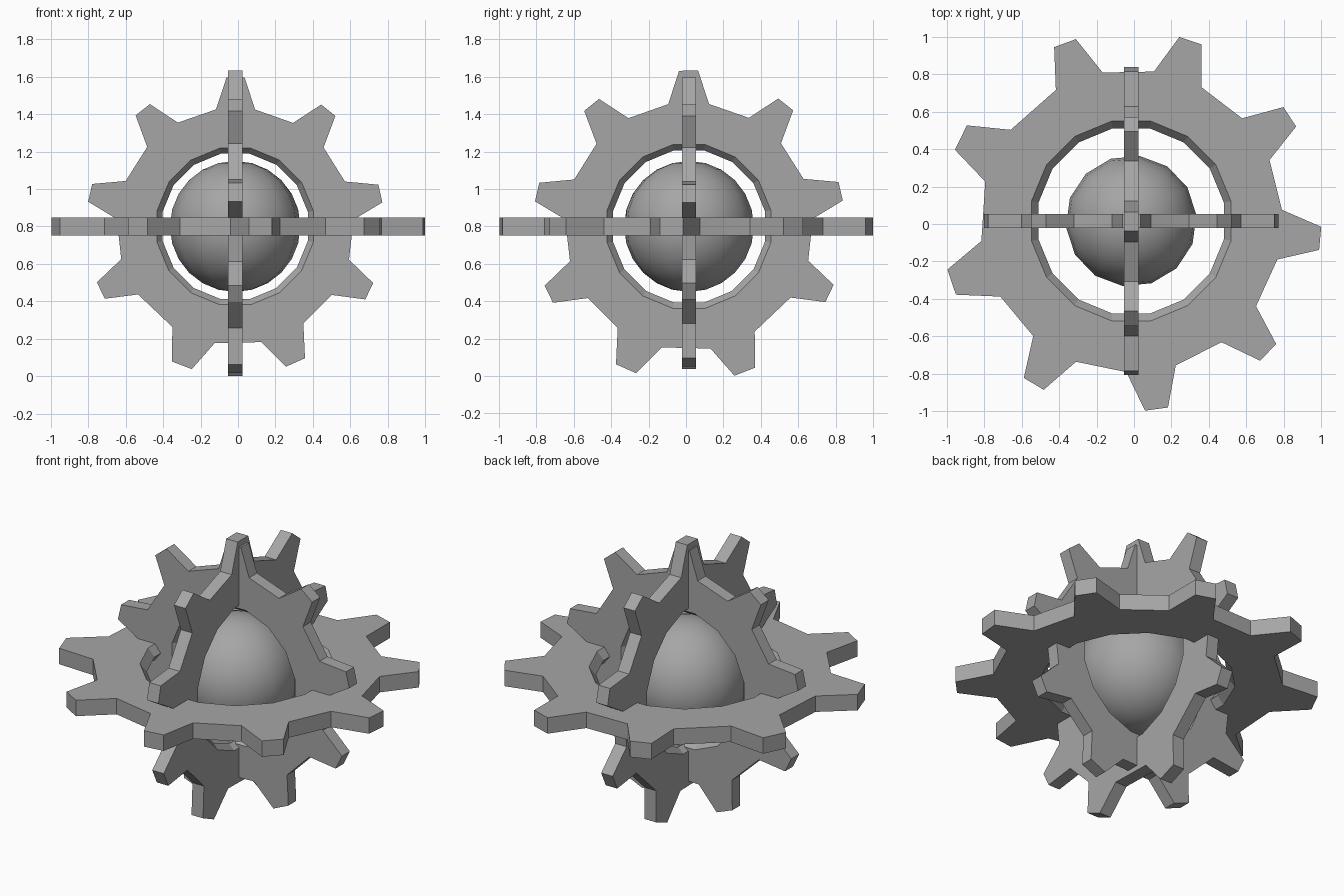
import bpy
import bmesh
from math import radians, cos, sin, pi

cube = bpy.data.objects.get("Cube")
if cube:
    bpy.data.objects.remove(cube)

CENTRE = (-0.015, 0.016, 0.80)
HOLE_SIDES = 16

grey = bpy.data.materials.new("plain_grey")
grey.use_nodes = True
colour = (0.38, 0.38, 0.38, 1)
grey.diffuse_color = colour
grey.node_tree.nodes["Principled BSDF"].inputs["Base Color"].default_value = colour


def polar(radius, degrees):
    return radius * cos(radians(degrees)), radius * sin(radians(degrees))


def gear_outline(radius, start, turn):
    """Nine tapered teeth; the second and third are broader and set wider apart."""
    pitch = 38.55
    teeth = [(0, 9.5, 3.5), (43.5, 11, 4.1), (88.4, 11.2, 4)]
    teeth += [(360 - pitch * i, 9.5, 3.5) for i in range(6, 0, -1)]
    points = []
    for middle, root, tip in teeth:
        for offset, r in ((-root, 0.795), (-tip, 1), (tip, 1), (root, 0.795)):
            points.append(polar(radius * r, start + turn * (middle + offset)))
    return points


def ring(radius):
    return [polar(radius, 360 * (i + 0.5) / HOLE_SIDES) for i in range(HOLE_SIDES)]


def bridge(bm, lower, upper):
    for i in range(len(lower)):
        j = (i + 1) % len(lower)
        bm.faces.new((lower[i], lower[j], upper[j], upper[i]))


def gear(name, radius, thickness, start, turn, rotation):
    bm = bmesh.new()
    outline = gear_outline(radius, start, turn)
    rims = []
    # Flat faces between the toothed outline and the round opening
    for z in (-thickness / 2, thickness / 2):
        outer = [bm.verts.new((x, y, z)) for x, y in outline]
        inner = [bm.verts.new((x, y, z)) for x, y in ring(radius * 0.535)]
        edges = [bm.edges.new((loop[i - 1], loop[i]))
                 for loop in (outer, inner) for i in range(len(loop))]
        bmesh.ops.triangle_fill(bm, use_beauty=True, edges=edges)
        rims.append((outer, inner))
    # Outer wall, and opening narrowing to a ridge halfway through
    bridge(bm, rims[0][0], rims[1][0])
    ridge = [bm.verts.new((x, y, 0)) for x, y in ring(radius * 0.497)]
    bridge(bm, rims[0][1], ridge)
    bridge(bm, ridge, rims[1][1])
    bmesh.ops.recalc_face_normals(bm, faces=bm.faces)
    mesh = bpy.data.meshes.new(name)
    bm.to_mesh(mesh)
    bm.free()
    mesh.materials.append(grey)
    obj = bpy.data.objects.new(name, mesh)
    bpy.context.collection.objects.link(obj)
    obj.location = CENTRE
    obj.rotation_euler = rotation


# Three crossing gears
gear("horizontal_gear", 1.016, 0.098, 110.4, 1, (0, 0, 0))
gear("front_gear", 0.797, 0.077, 205.5, 1, (pi / 2, 0, 0))
gear("side_gear", 0.834, 0.078, 334.5, -1, (pi / 2, 0, pi / 2))

# Ball floating in the middle
bpy.ops.mesh.primitive_uv_sphere_add(segments=14, ring_count=12, radius=0.35,
                                     location=CENTRE, rotation=(0, 0, radians(18)))
ball = bpy.context.object
ball.name = "centre_ball"
ball.data.materials.append(grey)
bpy.ops.object.shade_smooth()
